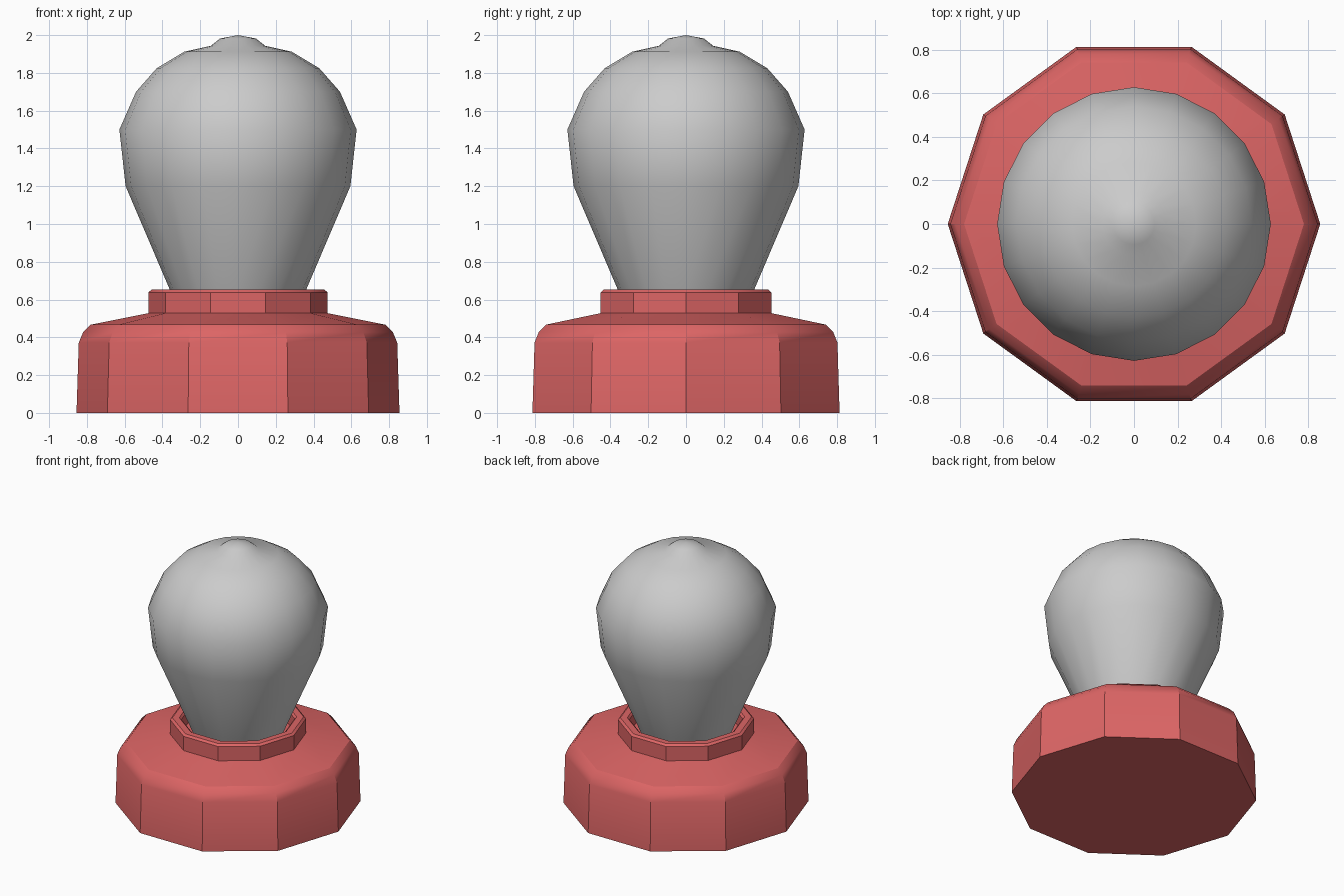
import bpy, bmesh, math

if "Cube" in bpy.data.objects:
    bpy.data.objects.remove(bpy.data.objects["Cube"])


def lathe(name, profile, sides, angle):
    """Revolve an (r, z) profile around z; r = 0 ends become poles, others are capped."""
    bm = bmesh.new()
    rings = []
    for r, z in profile:
        if r == 0:
            rings.append([bm.verts.new((0, 0, z))] * sides)
        else:
            rings.append([bm.verts.new((r * math.cos(math.tau * i / sides),
                                        r * math.sin(math.tau * i / sides), z))
                          for i in range(sides)])
    for a, b in zip(rings, rings[1:]):
        for i in range(sides):
            j = (i + 1) % sides
            bm.faces.new(list(dict.fromkeys((a[i], a[j], b[j], b[i]))))
    for ring in (rings[0], rings[-1]):
        if len(set(ring)) > 1:
            bm.faces.new(ring)
    bmesh.ops.recalc_face_normals(bm, faces=bm.faces)
    mesh = bpy.data.meshes.new(name)
    bm.to_mesh(mesh)
    bm.free()
    obj = bpy.data.objects.new(name, mesh)
    bpy.context.collection.objects.link(obj)
    bpy.ops.object.select_all(action='DESELECT')
    obj.select_set(True)
    bpy.context.view_layer.objects.active = obj
    bpy.ops.object.shade_smooth_by_angle(angle=math.radians(angle))
    return obj


# Ten-sided base with rounded shoulder, collar and recessed socket
base = lathe("base", [(0.855, 0), (0.843, 0.372), (0.82, 0.427), (0.78, 0.467),
                      (0.475, 0.528), (0.475, 0.638), (0.458, 0.652),
                      (0.41, 0.652), (0.395, 0.638), (0.395, 0.54)], 10, 30)
red = bpy.data.materials.new("red")
red.diffuse_color = (0.72, 0.13, 0.13, 1)
red.use_nodes = True
red.node_tree.nodes["Principled BSDF"].inputs["Base Color"].default_value = red.diffuse_color
base.data.materials.append(red)

# Twenty-sided bulb with a small nub on top, seated in the socket
lathe("bulb", [(0.31, 0.53), (0.36, 0.65), (0.595, 1.2), (0.628, 1.5), (0.54, 1.7),
               (0.43, 1.825), (0.285, 1.912), (0.145, 1.943),
               (0.095, 1.982), (0, 2.0)], 20, 40)
